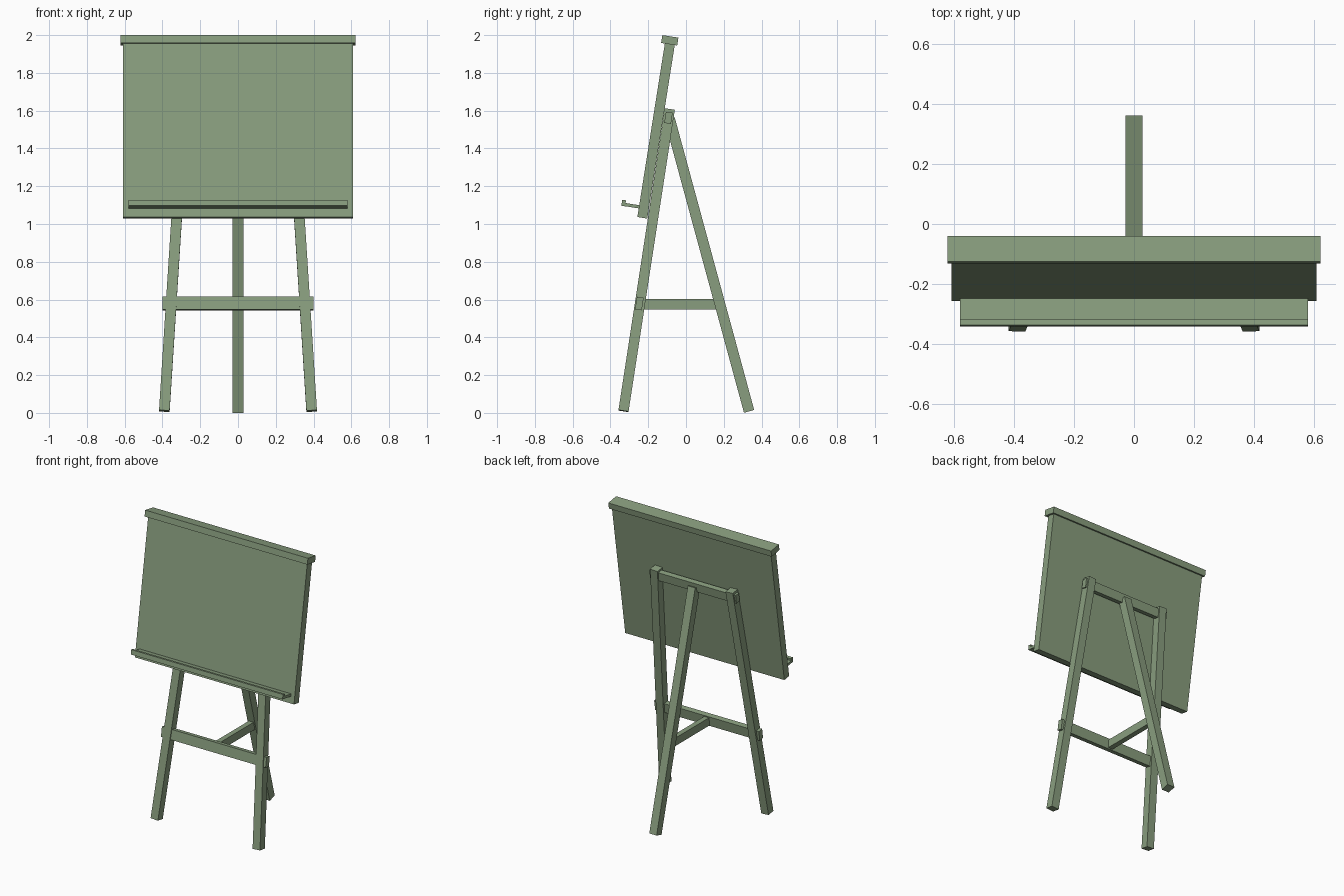
import bpy, math
from mathutils import Vector, Matrix

if "Cube" in bpy.data.objects:
    bpy.data.objects.remove(bpy.data.objects["Cube"])

TILT = math.radians(-9)

mat = bpy.data.materials.new("green_paint")
mat.diffuse_color = (0.25, 0.34, 0.21, 1)
mat.use_nodes = True
mat.node_tree.nodes["Principled BSDF"].inputs["Base Color"].default_value = mat.diffuse_color


def box(name, centre, size, rot):
    """Box of the given size, with its orientation baked in a 3x3 matrix."""
    bpy.ops.mesh.primitive_cube_add(size=1)
    ob = bpy.context.object
    ob.name = name
    ob.data.transform(Matrix.Translation(centre) @ rot.to_4x4() @ Matrix.Diagonal((*size, 1)))
    ob.data.materials.append(mat)
    return ob


def tilted(name, y, z, size):
    """Box centred on x = 0, leaning back with the board."""
    return box(name, Vector((0, y, z)), size, Matrix.Rotation(TILT, 3, 'X'))


def bar(name, p0, p1, width, depth):
    """Square-ended timber running from p0 to p1."""
    p0, p1 = Vector(p0), Vector(p1)
    w = (p1 - p0).normalized()
    u = (Vector((1, 0, 0)) - w * w.x).normalized()
    v = w.cross(u)
    rot = Matrix((u, v, w)).transposed()
    return box(name, (p0 + p1) / 2, (width, depth, (p1 - p0).length), rot)


# Legs
for side, label in ((-1, "left"), (1, "right")):
    bar("front_leg_" + label, (side * 0.39, -0.331, 0.01), (side * 0.288, -0.086, 1.607), 0.056, 0.054)
bar("rear_leg", (0, 0.334, 0.008), (0, -0.087, 1.558), 0.056, 0.056)

# Rails joining the legs
tilted("top_rail", -0.093, 1.562, (0.66, 0.036, 0.06))
tilted("front_stretcher", -0.247, 0.579, (0.80, 0.036, 0.068))
box("centre_stretcher", Vector((0, -0.03, 0.575)), (0.036, 0.40, 0.055), Matrix.Identity(3))

# Board with its cap
tilted("board", -0.157, 1.502, (1.216, 0.053, 0.95))
tilted("board_cap", -0.086, 1.9725, (1.244, 0.086, 0.042))

# Tray and its lip
tilted("tray", -0.293, 1.098, (1.16, 0.095, 0.017))
tilted("tray_lip", -0.330, 1.111, (1.16, 0.02, 0.032))
